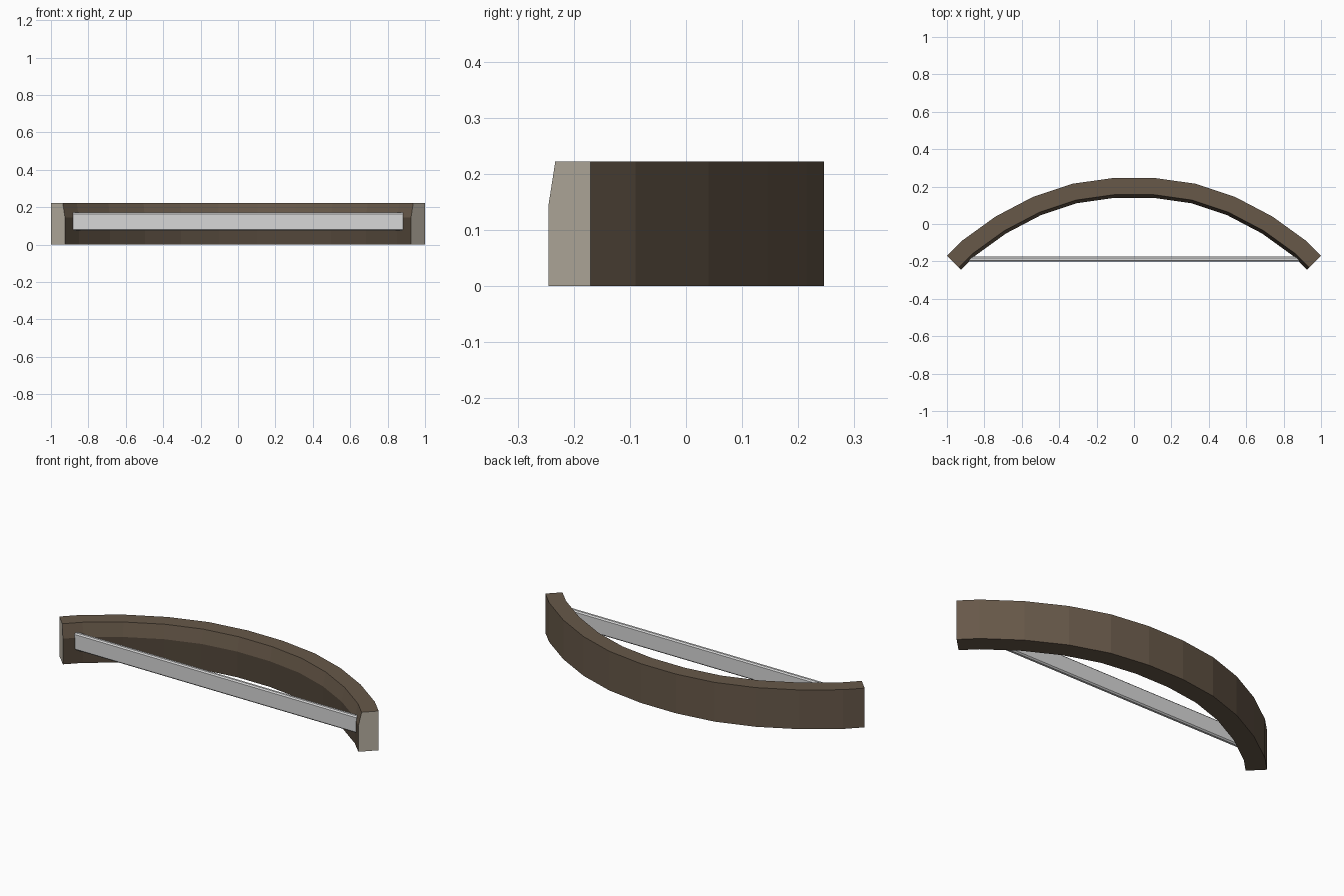
import bpy, bmesh
from mathutils import Vector

if "Cube" in bpy.data.objects:
    bpy.data.objects.remove(bpy.data.objects["Cube"])


def material(name, rgb):
    m = bpy.data.materials.new(name)
    m.diffuse_color = (*rgb, 1)
    m.use_nodes = True
    m.node_tree.nodes["Principled BSDF"].inputs["Base Color"].default_value = m.diffuse_color
    return m


brown = material("warm brown", (0.135, 0.098, 0.066))
dark = material("dark brown", (0.085, 0.062, 0.042))
beige = material("pale beige", (0.50, 0.455, 0.375))
grey = material("light grey", (0.68, 0.68, 0.68))


def add_object(name, bm, mats):
    bmesh.ops.recalc_face_normals(bm, faces=bm.faces[:])
    me = bpy.data.meshes.new(name)
    bm.to_mesh(me)
    bm.free()
    for m in mats:
        me.materials.append(m)
    ob = bpy.data.objects.new(name, me)
    bpy.context.collection.objects.link(ob)
    return ob


# Outer line of the arc, mirrored about x = 0
half = [(0.11, 0.246), (0.33, 0.215), (0.54, 0.145), (0.74, 0.04), (0.92, -0.09), (1.0, -0.17)]
path = [Vector((-x, y)) for x, y in reversed(half)] + [Vector(p) for p in half]


def inward(i):
    """Mitred inward offset direction at path point i."""
    normals = []
    for a, b in ((i - 1, i), (i, i + 1)):
        if a >= 0 and b < len(path):
            d = (path[b] - path[a]).normalized()
            normals.append(Vector((d.y, -d.x)))
    n = sum(normals, Vector((0, 0))).normalized()
    return n / n.dot(normals[0])


# Curved beam: section as (inward depth, height), sloped at the upper inside
section = [(0, 0), (0.106, 0), (0.106, 0.145), (0.089, 0.222), (0, 0.222)]
bm = bmesh.new()
rings = []
for i, p in enumerate(path):
    n = inward(i)
    rings.append([bm.verts.new((p.x + n.x * d, p.y + n.y * d, z)) for d, z in section])
count = len(section)
for a, b in zip(rings, rings[1:]):
    for k in range(count):
        j = (k + 1) % count
        f = bm.faces.new((a[k], a[j], b[j], b[k]))
        f.material_index = 1 if k == 1 else 0   # lower inside wall
for r in (rings[0], rings[-1]):
    bm.faces.new(r).material_index = 2          # pale end faces
add_object("curved_beam", bm, [brown, dark, beige])

# Straight bar across the opening, with chamfered long edges
bm = bmesh.new()
bmesh.ops.create_cube(bm, size=1)
for v in bm.verts:
    v.co = (v.co.x * 1.765, v.co.y * 0.026 - 0.188, v.co.z * 0.096 + 0.123)
long_edges = [e for e in bm.edges if abs(e.verts[0].co.x - e.verts[1].co.x) > 1]
bmesh.ops.bevel(bm, geom=long_edges, offset=0.007, segments=1, affect='EDGES')
add_object("cross_bar", bm, [grey])
